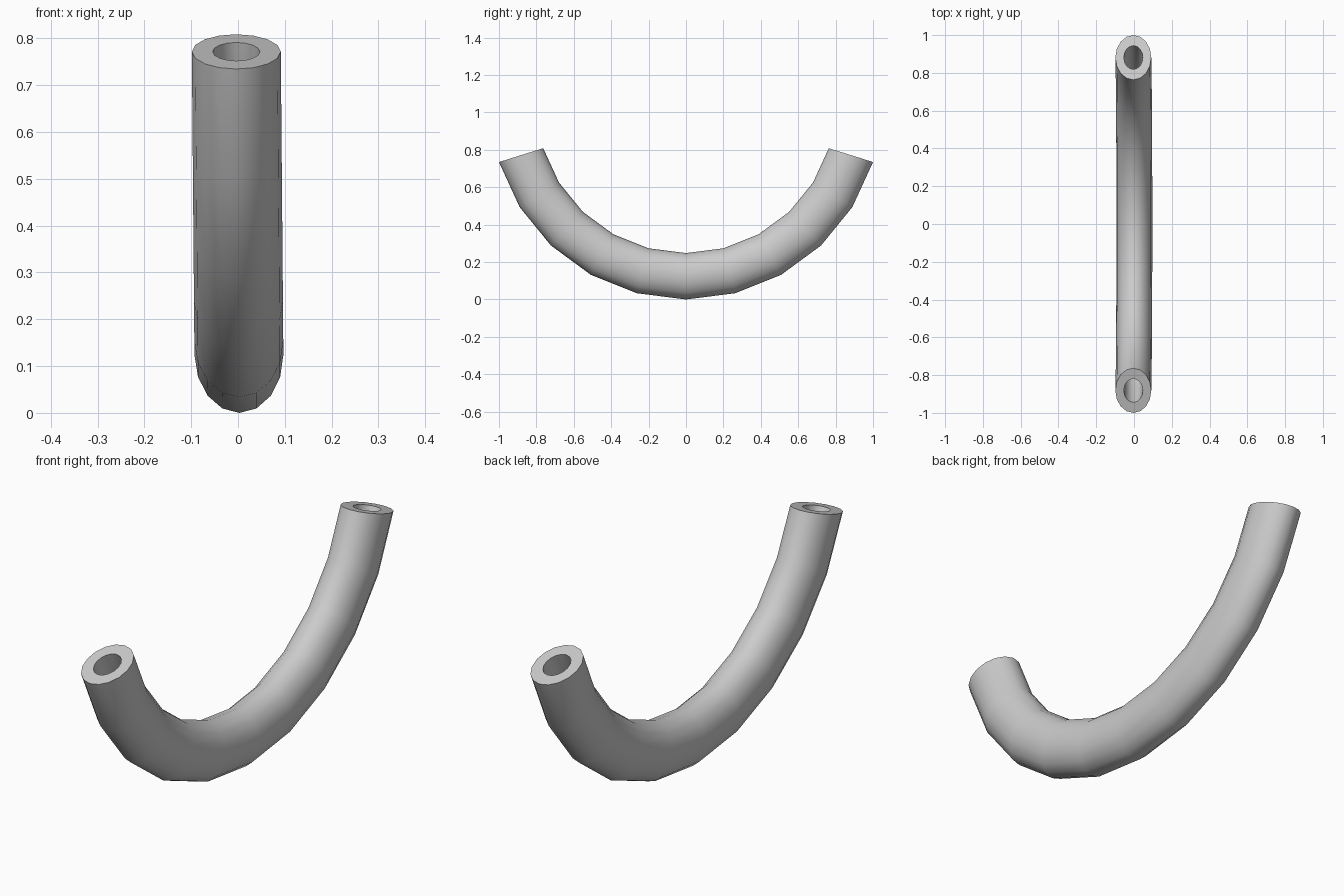
import bpy, bmesh
from math import sin, cos, pi, radians

if "Cube" in bpy.data.objects:
    bpy.data.objects.remove(bpy.data.objects["Cube"])

SEGS, SIDES = 10, 16
ARC = radians(72.6)          # half sweep of the bend
R_MID, TOP = 0.924, 1.048    # bend radius and height of its centre
HALF_X, HALF_R = 0.095, 0.124


def ring(bm, a, scale):
    """Elliptical cross-section at bend angle a."""
    verts = []
    for i in range(SIDES):
        t = 2 * pi * i / SIDES
        r = R_MID + HALF_R * scale * cos(t)
        z = TOP - r * cos(a)
        lean = 0.003 - 0.0085 * z    # slight sideways lean
        verts.append(bm.verts.new((HALF_X * scale * sin(t) + lean, r * sin(a), z)))
    return verts


def bridge(bm, a, b):
    for i in range(SIDES):
        j = (i + 1) % SIDES
        bm.faces.new((a[i], a[j], b[j], b[i]))


# Curved pipe: outer skin, bore and the flat end rims
bm = bmesh.new()
angles = [ARC * (2 * k / SEGS - 1) for k in range(SEGS + 1)]
outer = [ring(bm, a, 1.0) for a in angles]
inner = [ring(bm, a, 0.53) for a in angles]
for k in range(SEGS):
    bridge(bm, outer[k], outer[k + 1])
    bridge(bm, inner[k + 1], inner[k])
bridge(bm, inner[0], outer[0])
bridge(bm, outer[-1], inner[-1])
bmesh.ops.recalc_face_normals(bm, faces=bm.faces)

mesh = bpy.data.meshes.new("curved_pipe")
bm.to_mesh(mesh)
bm.free()
pipe = bpy.data.objects.new("curved_pipe", mesh)
bpy.context.collection.objects.link(pipe)
bpy.context.view_layer.objects.active = pipe
pipe.select_set(True)
bpy.ops.object.shade_smooth_by_angle(angle=radians(40))
